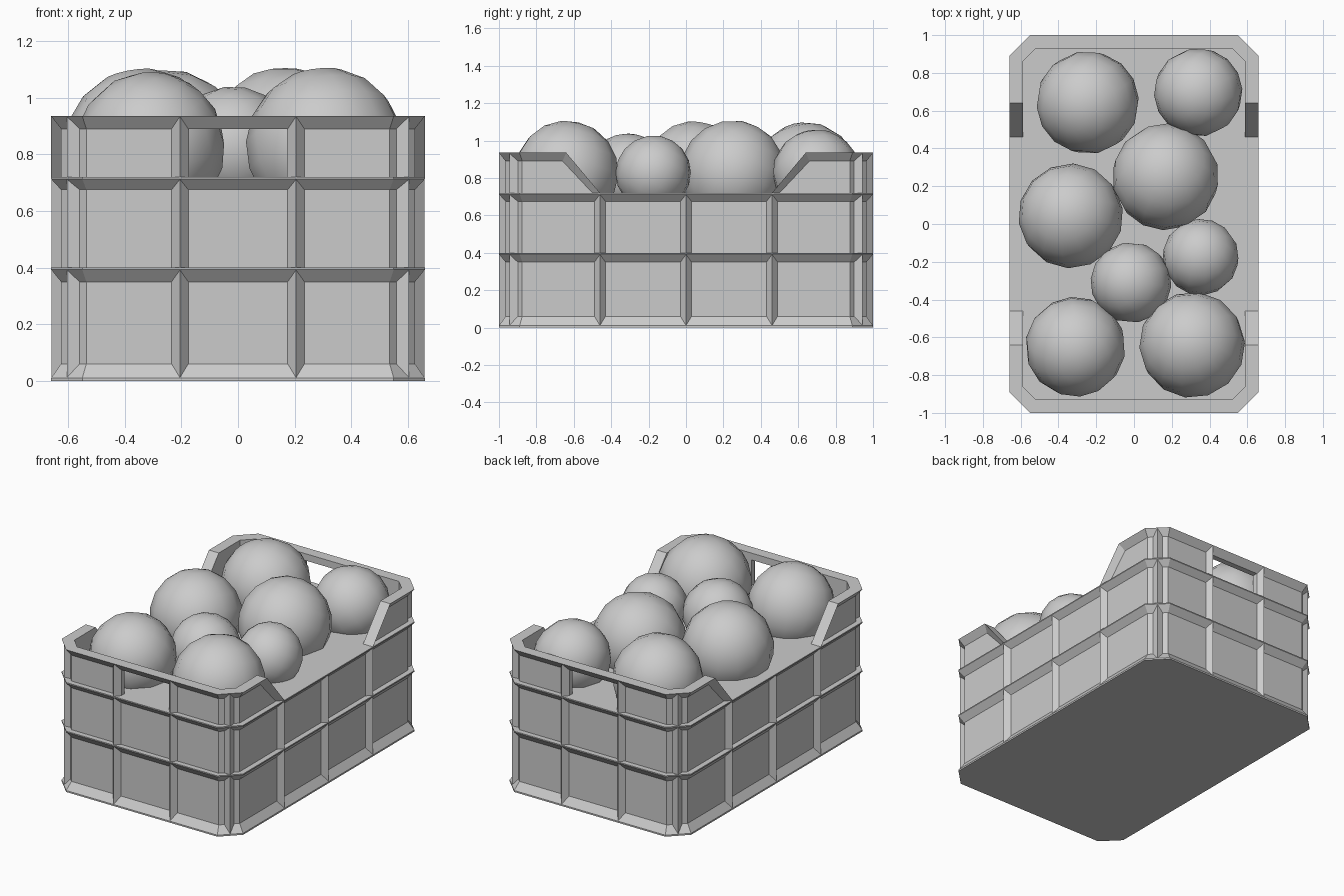
import bpy, bmesh, math, random
from mathutils import Vector

if "Cube" in bpy.data.objects:
    bpy.data.objects.remove(bpy.data.objects["Cube"], do_unlink=True)
random.seed(4)

grey = bpy.data.materials.new("plain grey")
grey.use_nodes = True
COLOUR = (0.6, 0.6, 0.6, 1)
grey.diffuse_color = COLOUR
grey.node_tree.nodes["Principled BSDF"].inputs["Base Color"].default_value = COLOUR

W, L, CHAMFER = 0.66, 1.0, 0.11      # half width, half length, corner cut
RECESS, WALL = 0.035, 0.072          # panel depth, wall thickness
DECK, LIP, TOP = 0.72, 0.89, 0.935   # heights of fill, lip and rim


def finish(bm, name):
    bmesh.ops.remove_doubles(bm, verts=bm.verts, dist=0.0005)
    bmesh.ops.recalc_face_normals(bm, faces=bm.faces)
    mesh = bpy.data.meshes.new(name)
    bm.to_mesh(mesh)
    bm.free()
    mesh.materials.append(grey)
    obj = bpy.data.objects.new(name, mesh)
    bpy.context.collection.objects.link(obj)
    return obj


def corner(offset):
    """The two points of the +x +y corner of the outline moved inward."""
    w, l = W - offset, L - offset
    c = CHAMFER - offset * (2 - math.sqrt(2))
    return [(w, l - c), (w - c, l)]


def face(bm, points):
    bm.faces.new([bm.verts.new(p) for p in points])


# Lower crate body: stacked outlines with flared bands
def outline(offset, z):
    a, b = corner(offset)
    quarter = [a, b]
    half = quarter + [(-x, y) for x, y in reversed(quarter)]
    return [(x, y, z) for x, y in half + [(-x, -y) for x, y in half]]


profile = [(0, 0), (0, 0.01), (RECESS, 0.06), (RECESS, 0.35), (0, 0.393),
           (0, 0.4), (RECESS, 0.4), (RECESS, 0.675), (0, DECK - 0.007), (0, DECK)]
bm = bmesh.new()
rings = [outline(o, z) for o, z in profile]
for low, high in zip(rings, rings[1:]):
    for i in range(8):
        j = (i + 1) % 8
        face(bm, [low[i], low[j], high[j], high[i]])
face(bm, rings[0])
face(bm, rings[-1])
finish(bm, "crate_body")


# Raised end walls with sloping sides, outward lip and a hand opening
WINDOW = 0.175


def end_row(offset, z, y_low, y_top):
    a, b = corner(offset)
    x = W - offset
    side = [(x, y_low, DECK), (x, y_top, z), (*a, z), (*b, z), (WINDOW, b[1], z)]
    return [Vector(p) for p in side + [(-p[0], p[1], p[2]) for p in reversed(side)]]


def flat(row):
    return [Vector((p.x, p.y, DECK)) for p in row]


def end_wall(name, sign):
    bm = bmesh.new()
    rim = end_row(0, TOP, 0.46, 0.64)
    panel = end_row(RECESS, LIP, 0.50, 0.66)
    inner = end_row(WALL, TOP, 0.46, 0.64)
    lintel = end_row(WALL, LIP, 0.46, 0.46 + 0.18 * (LIP - DECK) / (TOP - DECK))
    strips = [(flat(panel), panel), (panel, rim), (rim, inner),
              (inner, lintel), (lintel, flat(lintel))]
    for k, (a, b) in enumerate(strips):
        for i in range(9):
            if i == 4 and k in (0, 4):
                continue
            face(bm, [a[i], a[i + 1], b[i + 1], b[i]])
    # Opening reveals
    face(bm, [panel[4], panel[5], lintel[5], lintel[4]])
    for i in (4, 5):
        face(bm, [panel[i], lintel[i], flat(lintel)[i], flat(panel)[i]])
    for v in bm.verts:
        v.co.y *= sign
    finish(bm, name)


end_wall("front_wall", -1)
end_wall("back_wall", 1)


# Vertical ribs with a triangular section
def rib(name, x, y, direction, height):
    out = Vector((*direction, 0)).normalized()
    along = Vector((-out.y, out.x, 0))
    ridge = Vector((x, y, 0.005)) - out * 0.001
    base = ridge - out * (RECESS + 0.002)
    section = [ridge, base + along * 0.032, base - along * 0.032]
    up = Vector((0, 0, height - 0.01))
    bm = bmesh.new()
    for i in range(3):
        a, b = section[i], section[(i + 1) % 3]
        face(bm, [a, b, b + up, a + up])
    face(bm, section)
    face(bm, [p + up for p in section])
    finish(bm, name)


mid = CHAMFER / 2
for sy, end in ((-1, "front"), (1, "back")):
    for sx, side in ((-1, "right"), (1, "left")):
        rib(f"{end}_{side}_rib", sx * 0.205, sy * L, (0, sy), TOP)
        rib(f"{end}_{side}_corner_rib", sx * (W - mid), sy * (L - mid), (sx, sy), TOP)
for sx, side in ((-1, "right"), (1, "left")):
    for n, y in enumerate((-0.46, 0, 0.46)):
        rib(f"{side}_side_rib_{n + 1}", sx * W, y, (sx, 0), DECK)


# Round fruit half sunk in the fill: x, y, radius
fruit = [(-0.245, 0.643, 0.27), (0.34, 0.697, 0.232), (0.167, 0.25, 0.28),
         (-0.335, 0.043, 0.275), (-0.016, -0.31, 0.212), (0.353, -0.175, 0.2),
         (-0.31, -0.65, 0.263), (0.308, -0.64, 0.278)]
for n, (x, y, r) in enumerate(fruit):
    bpy.ops.mesh.primitive_uv_sphere_add(
        segments=14, ring_count=9, radius=r * 1.01, location=(x, y, 0.826),
        rotation=(random.uniform(-0.5, 0.5), random.uniform(-0.5, 0.5), random.uniform(0, 3)))
    ball = bpy.context.object
    ball.name = f"fruit_{n + 1}"
    ball.data.materials.append(grey)
    bpy.ops.object.shade_smooth()
